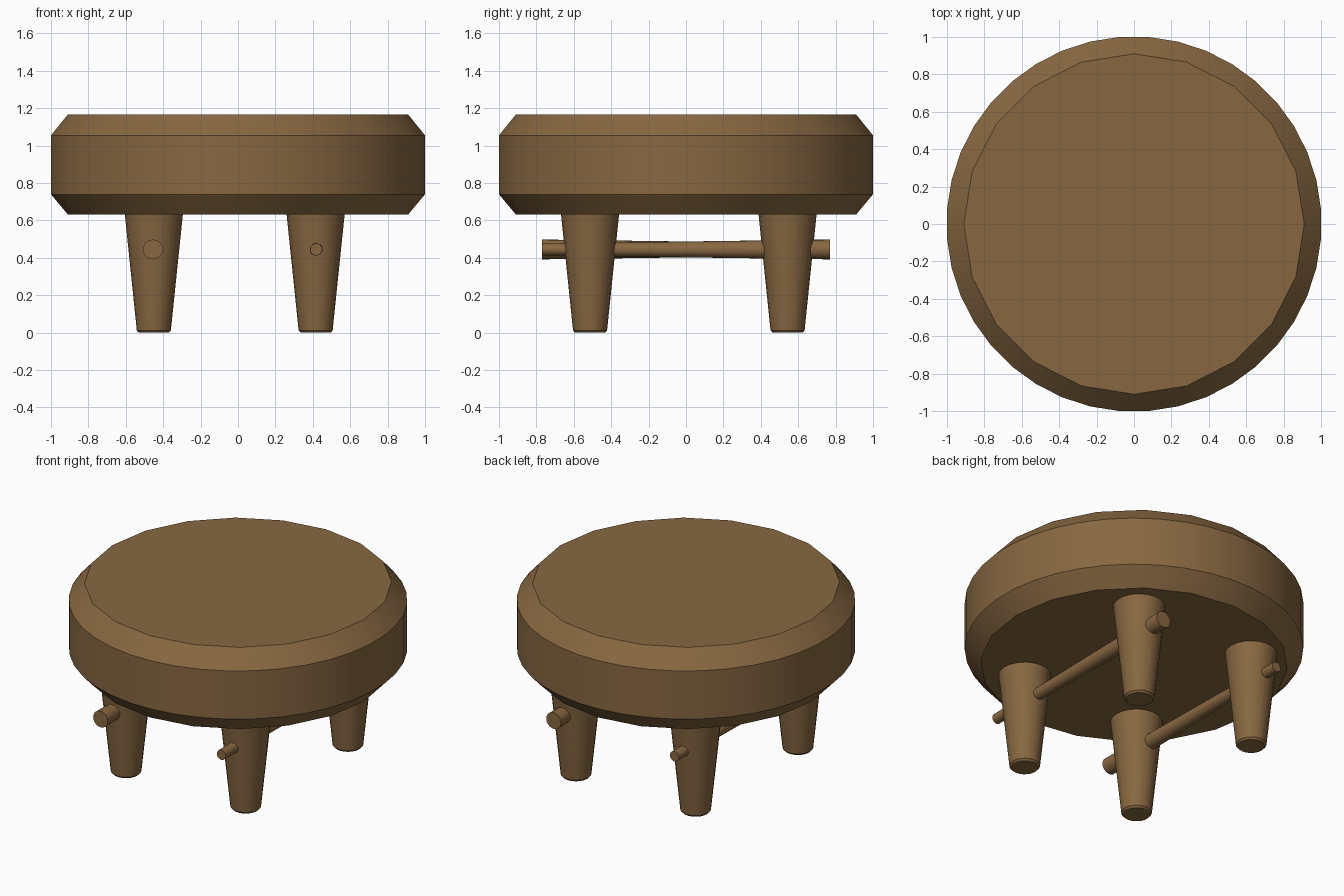
import bpy, bmesh, math
from math import cos, sin, pi

cube = bpy.data.objects.get("Cube")
if cube:
    bpy.data.objects.remove(cube)

wood = bpy.data.materials.new("brown wood")
wood.use_nodes = True
colour = (0.245, 0.137, 0.053, 1)
wood.diffuse_color = colour
wood.node_tree.nodes["Principled BSDF"].inputs["Base Color"].default_value = colour


def finish(name, bm, location=(0, 0, 0)):
    bmesh.ops.recalc_face_normals(bm, faces=bm.faces)
    mesh = bpy.data.meshes.new(name)
    bm.to_mesh(mesh)
    bm.free()
    mesh.materials.append(wood)
    obj = bpy.data.objects.new(name, mesh)
    bpy.context.collection.objects.link(obj)
    obj.location = location
    bpy.ops.object.select_all(action='DESELECT')
    obj.select_set(True)
    bpy.context.view_layer.objects.active = obj
    bpy.ops.object.shade_smooth_by_angle(angle=math.radians(30))
    return obj


def ring(bm, radius, z, sides, turn=0.0):
    return [bm.verts.new((radius * cos(2 * pi * i / sides + turn),
                          radius * sin(2 * pi * i / sides + turn), z))
            for i in range(sides)]


def bridge(bm, a, b):
    n = len(a)
    for i in range(n):
        j = (i + 1) % n
        bm.faces.new((a[i], a[j], b[j], b[i]))


def lathe(name, profile, sides, location):
    """Closed turned part from (radius, z) pairs."""
    bm = bmesh.new()
    rings = [ring(bm, r, z, sides) for r, z in profile]
    for a, b in zip(rings, rings[1:]):
        bridge(bm, a, b)
    bm.faces.new(rings[0])
    bm.faces.new(rings[-1])
    return finish(name, bm, location)


# Seat: twenty-sided slab whose corners are all chamfered
sides = 20
bm = bmesh.new()
walls = [ring(bm, 1.003, z, 2 * sides, -pi / (2 * sides)) for z in (0.74, 1.055)]
bridge(bm, *walls)
for wall, z in zip(walls, (0.632, 1.166)):
    cap = ring(bm, 0.91, z, sides)
    bm.faces.new(cap)
    for i in range(sides):
        j = (i + 1) % sides
        bm.faces.new((cap[i], wall[2 * i], wall[2 * i + 1]))
        bm.faces.new((cap[i], wall[2 * i + 1], wall[2 * j], cap[j]))
finish("seat", bm)

# Four tapered legs with softened feet
leg_profile = [(0.08, 0), (0.091, 0.012), (0.156, 0.64)]
for side, x in (("right", -0.45), ("left", 0.415)):
    for end, y in (("front", -0.513), ("back", 0.543)):
        lathe(f"{end}_{side}_leg", leg_profile, 20, (x, y, 0))

# Two tapered stretchers pegged through the legs, thick ends opposed
half = 0.77
for side, x, thick_end in (("right", -0.455, 1), ("left", 0.418, -1)):
    bar = lathe(f"{side}_stretcher", [(0.032, -half), (0.053, half)], 20,
                (x, 0, 0.445))
    bar.rotation_euler.x = thick_end * pi / 2
